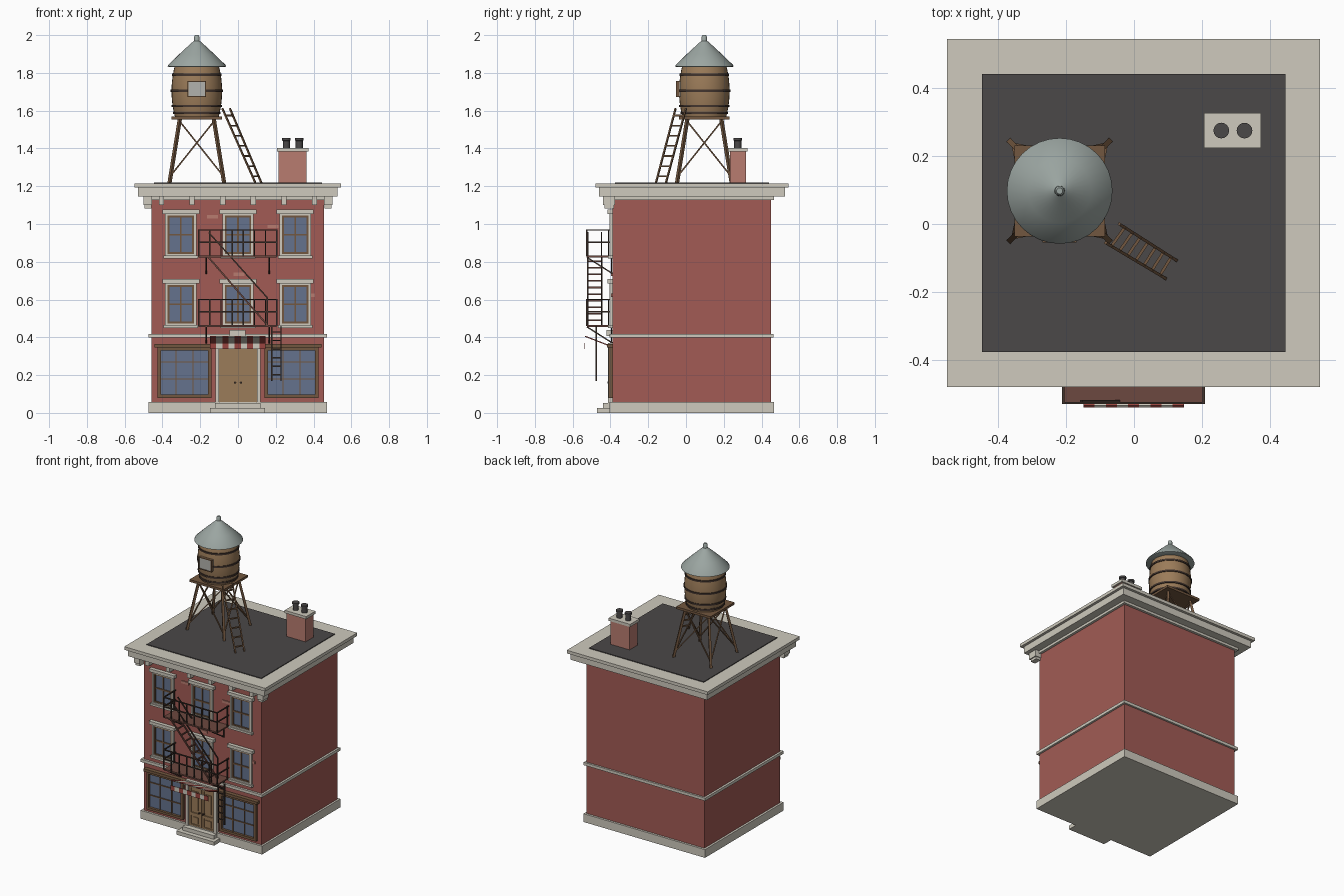
import bpy, bmesh, math
from mathutils import Vector, Matrix

if "Cube" in bpy.data.objects:
    bpy.data.objects.remove(bpy.data.objects["Cube"])


def material(name, rgb):
    m = bpy.data.materials.new(name)
    m.diffuse_color = (*rgb, 1)
    m.use_nodes = True
    m.node_tree.nodes["Principled BSDF"].inputs["Base Color"].default_value = m.diffuse_color
    return m


BRICK = material("brick", (0.36, 0.105, 0.09))
PALE_BRICK = material("pale_brick", (0.48, 0.2, 0.16))
STONE = material("stone", (0.62, 0.59, 0.51))
TAR = material("tar", (0.07, 0.065, 0.065))
WOOD = material("wood", (0.33, 0.2, 0.1))
DARK_WOOD = material("dark_wood", (0.17, 0.095, 0.05))
IRON = material("iron", (0.055, 0.035, 0.027))
DECK = material("deck", (0.15, 0.065, 0.05))
GLASS = material("glass", (0.13, 0.17, 0.27))
METAL = material("metal", (0.33, 0.38, 0.36))
RED = material("awning_red", (0.32, 0.06, 0.05))
PLATE = material("plate", (0.45, 0.45, 0.42))


def finish(name, bm, mat, smooth=False):
    me = bpy.data.meshes.new(name)
    bmesh.ops.recalc_face_normals(bm, faces=bm.faces)
    bm.to_mesh(me)
    bm.free()
    me.materials.append(mat)
    ob = bpy.data.objects.new(name, me)
    bpy.context.collection.objects.link(ob)
    if smooth:
        bpy.ops.object.select_all(action='DESELECT')
        ob.select_set(True)
        bpy.context.view_layer.objects.active = ob
        bpy.ops.object.shade_smooth_by_angle(angle=math.radians(35))
    return ob


def boxes(name, mat, spans):
    """One object from boxes given as (x0, x1, y0, y1, z0, z1)."""
    bm = bmesh.new()
    for x0, x1, y0, y1, z0, z1 in spans:
        m = Matrix.Translation(((x0 + x1) / 2, (y0 + y1) / 2, (z0 + z1) / 2))
        bmesh.ops.create_cube(bm, size=1, matrix=m @ Matrix.Diagonal((x1 - x0, y1 - y0, z1 - z0, 1)))
    return finish(name, bm, mat)


def rods(name, mat, segments, r, sides=6):
    """One object from straight bars between point pairs."""
    bm = bmesh.new()
    for a, b in segments:
        a, b = Vector(a), Vector(b)
        d = b - a
        m = Matrix.Translation((a + b) / 2) @ d.to_track_quat('Z', 'Y').to_matrix().to_4x4()
        bmesh.ops.create_cone(bm, cap_ends=True, segments=sides, radius1=r, radius2=r,
                              depth=d.length, matrix=m @ Matrix.Rotation(math.pi / sides, 4, 'Z'))
    return finish(name, bm, mat)


def lathe(name, mat, profile, x, y, sides=32):
    bm = bmesh.new()
    rings = [[bm.verts.new((x + r * math.cos(2 * math.pi * i / sides),
                            y + r * math.sin(2 * math.pi * i / sides), z))
              for i in range(sides)] for r, z in profile]
    for lo, hi in zip(rings, rings[1:]):
        for i in range(sides):
            j = (i + 1) % sides
            bm.faces.new((lo[i], lo[j], hi[j], hi[i]))
    bm.faces.new(rings[0])
    bm.faces.new(rings[-1])
    return finish(name, bm, mat, True)


def ladder(name, mat, a0, a1, b0, b1, n, r):
    """Two rails a0-a1 and b0-b1 with n rungs."""
    a0, a1, b0, b1 = map(Vector, (a0, a1, b0, b1))
    steps = [(i + 0.7) / (n + 0.4) for i in range(n)]
    rods(name, mat, [(a0, a1), (b0, b1)] + [(a0.lerp(a1, t), b0.lerp(b1, t)) for t in steps], r, 4)


def frame(x0, x1, z0, z1, w, y0, y1):
    return [(x0, x0 + w, y0, y1, z0, z1), (x1 - w, x1, y0, y1, z0, z1),
            (x0 + w, x1 - w, y0, y1, z0, z0 + w), (x0 + w, x1 - w, y0, y1, z1 - w, z1)]


F = -0.39  # front wall plane

# Shell, base, string course, cornice and roof
boxes("brick_walls", BRICK, [(-0.458, 0.456, F, 0.45, 0.03, 1.18)])
boxes("base_plinth", STONE, [(-0.473, 0.47, -0.405, 0.465, 0, 0.058)])
boxes("string_course", STONE, [(-0.473, 0.47, -0.405, 0.463, 0.398, 0.418)])
boxes("cornice", STONE, [(-0.548, 0.546, -0.478, 0.542, 1.192, 1.214),
                         (-0.53, 0.528, -0.46, 0.524, 1.145, 1.192),
                         (-0.475, 0.473, -0.408, 0.467, 1.128, 1.145)])
boxes("roof_deck", TAR, [(-0.446, 0.444, -0.375, 0.44, 1.18, 1.219)])
brackets = [(x - 0.014, x + 0.014, -0.43, F, 1.1, 1.146) for x in
            (-0.405, -0.243, -0.081, 0.081, 0.243, 0.405)]
for s in (-1, 1):
    brackets += [(s * 0.478 - 0.023, s * 0.478 + 0.023, -0.44, -0.375, 1.1, 1.146),
                 (s * 0.476 - 0.018, s * 0.476 + 0.018, -0.432, -0.38, 1.083, 1.1)]
boxes("cornice_brackets", STONE, brackets)
boxes("loose_bricks", PALE_BRICK, [(x - w, x + w, F - 0.006, F + 0.01, z - 0.009, z + 0.009) for x, z, w in
      ((-0.135, 1.038, 0.03), (0.185, 0.987, 0.03), (0.005, 0.735, 0.03), (0.395, 0.622, 0.012))])

# Sash windows on two floors
trim, sash, panes = [], [], []
for x in (-0.303, 0, 0.303):
    for z in (0.45, 0.818):
        trim += frame(x - 0.083, x + 0.083, z + 0.01, z + 0.24, 0.014, F - 0.014, F)
        trim += [(x - 0.098, x + 0.098, F - 0.025, F, z + 0.236, z + 0.258),
                 (x - 0.092, x + 0.092, F - 0.022, F, z, z + 0.014)]
        sash += frame(x - 0.069, x + 0.069, z + 0.024, z + 0.226, 0.009, F - 0.009, F)
        sash += [(x - 0.004, x + 0.004, F - 0.008, F, z + 0.03, z + 0.22),
                 (x - 0.065, x + 0.065, F - 0.008, F, z + 0.12, z + 0.13)]
        panes += [(x - 0.066, x + 0.066, F - 0.003, F + 0.005, z + 0.026, z + 0.224)]
boxes("window_trim", STONE, trim)
boxes("window_sashes", DARK_WOOD, sash)

# Shop windows
shop = []
for s in (-1, 1):
    x = s * 0.283
    shop += frame(x - 0.142, x + 0.142, 0.08, 0.348, 0.017, F - 0.02, F)
    shop += [(x - 0.158, x + 0.158, F - 0.028, F, 0.345, 0.364)]
    shop += [(x + d - 0.003, x + d + 0.003, F - 0.01, F, 0.09, 0.34) for d in (-0.045, 0.045)]
    shop += [(x - 0.13, x + 0.13, F - 0.01, F, h - 0.003, h + 0.003) for h in (0.18, 0.27)]
    panes += [(x - 0.13, x + 0.13, F - 0.003, F + 0.005, 0.09, 0.34)]
boxes("shop_window_frames", DARK_WOOD, shop)
boxes("window_glass", GLASS, panes)

# Double door, surround and steps
leaves = [(-0.1, 0.1, F - 0.006, F, 0.05, 0.34)]
for s in (-1, 1):
    x = s * 0.05
    leaves += frame(x - 0.047, x + 0.047, 0.054, 0.335, 0.014, F - 0.013, F)
    leaves += [(x - 0.04, x + 0.04, F - 0.013, F, 0.13, 0.15),
               (x - 0.022, x + 0.022, F - 0.011, F, 0.078, 0.12),
               (x - 0.022, x + 0.022, F - 0.011, F, 0.17, 0.3)]
boxes("double_door", WOOD, leaves)
boxes("door_surround", STONE, [(-0.12, -0.1, F - 0.022, F, 0.05, 0.37), (0.1, 0.12, F - 0.022, F, 0.05, 0.37),
                               (-0.12, 0.12, F - 0.022, F, 0.34, 0.37)])
rods("door_knobs", IRON, [((x, F, 0.16), (x, F - 0.025, 0.16)) for x in (-0.015, 0.015)], 0.006, 10)
boxes("front_steps", STONE, [(-0.148, 0.144, -0.472, F, 0, 0.026), (-0.122, 0.12, -0.44, F, 0.026, 0.052)])
boxes("door_plate", STONE, [(-0.045, 0.04, F - 0.03, F, 0.407, 0.44)])

# Striped awning: tilted canopy and hanging valance
for name, mat, k in (("awning_red_stripes", RED, 0), ("awning_pale_stripes", STONE, 1)):
    bm = bmesh.new()
    w = 0.294 / 9
    for i in range(k, 9, 2):
        x = -0.148 + w * (i + 0.5)
        for y, z, ly, lz, tilt in ((-0.463, 0.378, 0.152, 0.006, -0.37), (-0.536, 0.354, 0.005, 0.034, 0)):
            m = Matrix.Translation((x, y, z)) @ Matrix.Rotation(tilt, 4, 'X')
            bmesh.ops.create_cube(bm, size=1, matrix=m @ Matrix.Diagonal((w, ly, lz, 1)))
    finish(name, bm, mat)

# Fire escape: decks, railings, brackets
X0, X1, Y0, Y1 = -0.208, 0.205, -0.525, -0.395
boxes("fire_escape_decks", DECK, [(X0, X1, Y0, Y1, z, z + 0.01) for z in (0.455, 0.823)])
bars = []
for z in (0.46, 0.828):
    for h in (0.075, 0.14):
        bars += [((X0, Y0, z + h), (X1, Y0, z + h))]
        bars += [((x, Y0, z + h), (x, Y1, z + h)) for x in (X0, X1)]
    for i in range(8):
        x = X0 + (X1 - X0) * i / 7
        bars += [((x, Y0, z), (x, Y0, z + 0.14))]
    bars += [((x, -0.41, z), (x, -0.41, z + 0.14)) for x in (X0, X1)]
    for x in (-0.168, 0.165):
        bars += [((x, Y0, z - 0.004), (x, F, z - 0.09)), ((x, F - 0.004, z - 0.09), (x, F - 0.004, z))]
rods("fire_escape_railings", IRON, bars, 0.005, 4)

# Fire escape stair, handrails and drop ladder
ladder("fire_escape_stair", DECK, (0.155, -0.52, 0.465), (-0.16, -0.52, 0.828),
       (0.155, -0.447, 0.465), (-0.16, -0.447, 0.828), 10, 0.006)
rods("stair_handrails", IRON, [((0.155, y, 0.61), (-0.155, y, 0.955)) for y in (-0.52, -0.447)] +
     [((0.155, y, 0.465), (0.155, y, 0.61)) for y in (-0.52, -0.447)], 0.005, 4)
ladder("drop_ladder", IRON, (0.178, -0.475, 0.17), (0.178, -0.475, 0.46),
       (0.228, -0.475, 0.17), (0.228, -0.475, 0.46), 6, 0.005)

# Chimney with pots
boxes("chimney_stack", PALE_BRICK, [(0.215, 0.362, 0.232, 0.318, 1.2, 1.39)])
boxes("chimney_cap", STONE, [(0.206, 0.373, 0.223, 0.325, 1.384, 1.403)])
for i, x in enumerate((0.256, 0.324)):
    lathe(f"chimney_pot_{i + 1}", TAR, [(0.019, 1.4), (0.019, 1.44), (0.023, 1.442), (0.023, 1.455)], x, 0.274, 16)

# Water tower stand
TX, TY = -0.218, 0.097
corners = [(1, 1), (-1, 1), (-1, -1), (1, -1)]


def leg(c, t):
    r = 0.145 - 0.055 * t
    return (TX + c[0] * r, TY + c[1] * r, 1.215 + 0.34 * t)


rods("tower_legs", DARK_WOOD, [(leg(c, 0), leg(c, 1)) for c in corners], 0.011, 4)
braces = []
for a, b in zip(corners, corners[1:] + corners[:1]):
    braces += [(leg(a, 0.12), leg(b, 0.97)), (leg(b, 0.12), leg(a, 0.97))]
rods("tower_braces", DARK_WOOD, braces, 0.005, 4)
boxes("tower_platform", DARK_WOOD, [(TX - 0.133, TX + 0.133, TY - 0.133, TY + 0.133, 1.553, 1.569)])

# Barrel tank with hoops, conical roof and sign
Z0, Z1 = 1.567, 1.84


def tank_radius(z):
    t = (z - Z0) / (Z1 - Z0) * 2 - 1
    return 0.134 - 0.018 * t * t


lathe("water_tank", WOOD, [(tank_radius(z), z) for z in (Z0 + (Z1 - Z0) * i / 10 for i in range(11))], TX, TY)
for i, z in enumerate((1.588, 1.625, 1.705, 1.79)):
    r = tank_radius(z)
    lathe(f"tank_hoop_{i + 1}", IRON, [(r - 0.01, z - 0.006), (r + 0.005, z - 0.006),
                                       (r + 0.005, z + 0.006), (r - 0.01, z + 0.006)], TX, TY)
lathe("tank_roof", METAL, [(0.145, 1.83), (0.155, 1.834), (0.152, 1.842), (0.093, 1.899), (0.04, 1.948),
                           (0.015, 1.97), (0.014, 1.992), (0.009, 2.0)], TX, TY)
boxes("tank_sign", PLATE, [(-0.266, -0.171, -0.05, -0.03, 1.675, 1.755)])
boxes("tank_sign_rim", DARK_WOOD, frame(-0.268, -0.169, 1.673, 1.757, 0.005, -0.054, -0.035))

# Leaning roof ladder
ladder("roof_ladder", DARK_WOOD, (0.125, -0.107, 1.215), (-0.043, 0.0, 1.612),
       (0.093, -0.16, 1.215), (-0.083, -0.055, 1.612), 7, 0.006)
